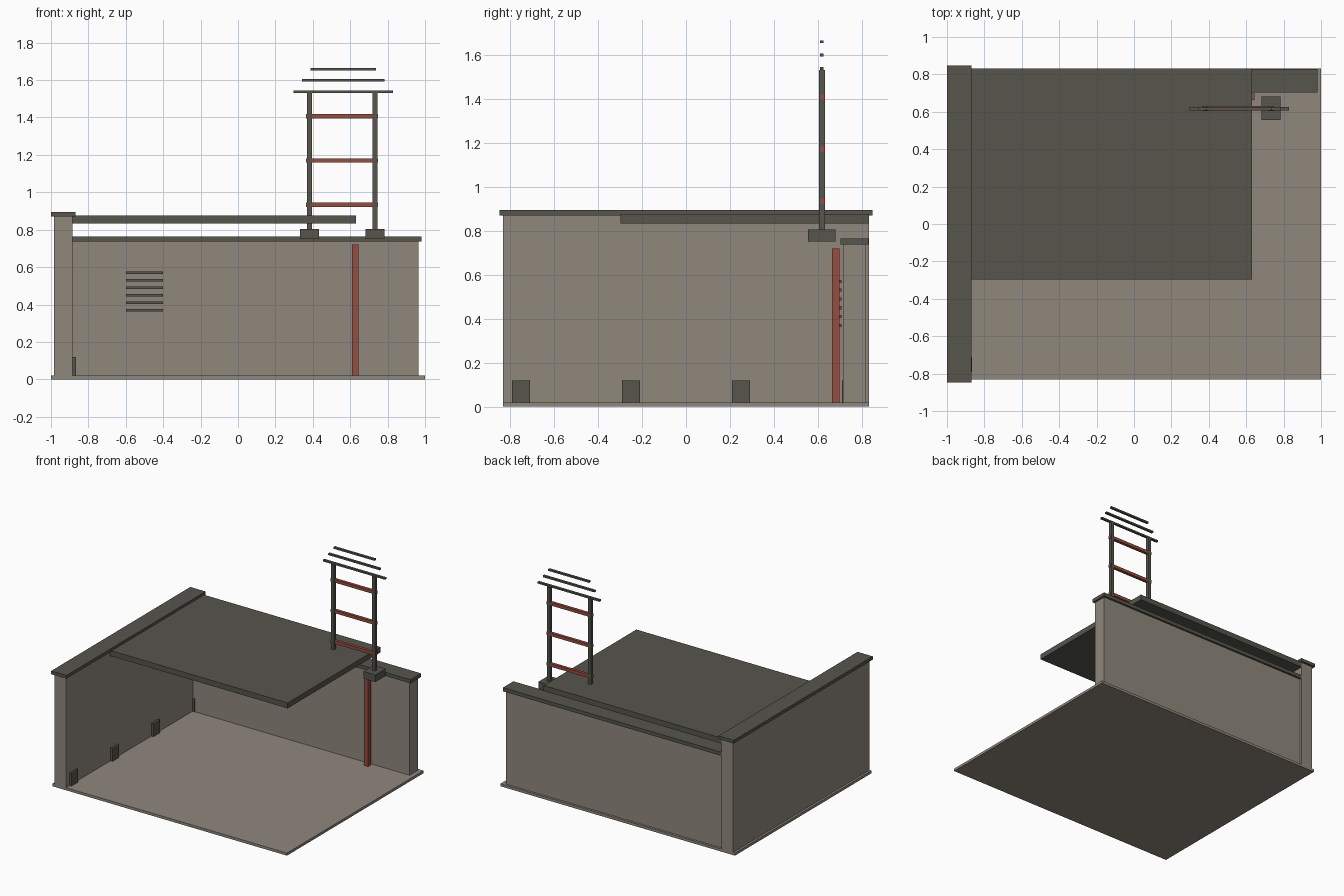
import bpy
import bmesh

old = bpy.data.objects.get("Cube")
if old:
    bpy.data.objects.remove(old, do_unlink=True)


def material(name, rgb):
    m = bpy.data.materials.new(name)
    m.use_nodes = True
    m.diffuse_color = (*rgb, 1)
    m.node_tree.nodes["Principled BSDF"].inputs["Base Color"].default_value = (*rgb, 1)
    return m


concrete = material("warm concrete", (0.275, 0.242, 0.202))
metal = material("dark grey metal", (0.092, 0.09, 0.073))
rust = material("rust red", (0.30, 0.072, 0.05))


def box(name, x, y, z, mat):
    """Box from its (min, max) range on each axis."""
    bm = bmesh.new()
    bmesh.ops.create_cube(bm, size=1)
    for v in bm.verts:
        v.co = [r[0] if c < 0 else r[1] for c, r in zip(v.co, (x, y, z))]
    mesh = bpy.data.meshes.new(name)
    bm.to_mesh(mesh)
    bm.free()
    mesh.materials.append(mat)
    obj = bpy.data.objects.new(name, mesh)
    bpy.context.collection.objects.link(obj)
    return obj


def around(centre, size):
    return centre - size / 2, centre + size / 2


# Floor, walls and wall caps
box("floor", (-1, 1), (-0.832, 0.832), (0, 0.02), concrete)
box("side_wall", (-0.983, -0.885), (-0.832, 0.832), (0.02, 0.87), concrete)
box("side_wall_cap", (-1, -0.87), (-0.847, 0.847), (0.87, 0.895), metal)
box("back_wall", (-0.885, 0.965), (0.713, 0.815), (0.02, 0.737), concrete)
box("back_wall_cap", (-0.885, 0.98), (0.702, 0.83), (0.737, 0.765), metal)

# Roof slab
box("roof", (-0.885, 0.632), (-0.298, 0.831), (0.833, 0.875), metal)

# Blocks along the foot of the side wall
for i in range(4):
    box(f"wall_block_{i + 1}", (-0.887, -0.867), around(-0.75 + i * 0.5, 0.08),
        (0.02, 0.12), metal)

# Vent slats in front of the back wall
for i in range(6):
    box(f"vent_slat_{i + 1}", (-0.6, -0.4), (0.697, 0.706),
        around(0.37 + i * 0.04, 0.014), metal)

# Drain pipe
box("drain_pipe", (0.61, 0.645), (0.664, 0.698), (0.02, 0.72), rust)

# Mast frame: feet, posts, rungs and antenna bars
mid_x, mid_y = 0.557, 0.618
for side, name in ((-1, "right"), (1, "left")):
    x = mid_x + side * 0.175
    box(f"{name}_mast_foot", around(x, 0.103), around(mid_y, 0.125), (0.75, 0.805), metal)
    box(f"{name}_mast_post", around(x, 0.026), around(mid_y, 0.028), (0.80, 1.53), metal)

for i in range(3):
    box(f"mast_rung_{i + 1}", around(mid_x, 0.385), around(mid_y + 0.002, 0.023),
        around(0.934 + i * 0.236, 0.024), rust)

for i, length in enumerate((0.53, 0.44, 0.35)):
    box(f"antenna_bar_{i + 1}", around(mid_x + 0.006, length), around(mid_y - 0.001, 0.018),
        around(1.537 + i * 0.061, 0.013), metal)
